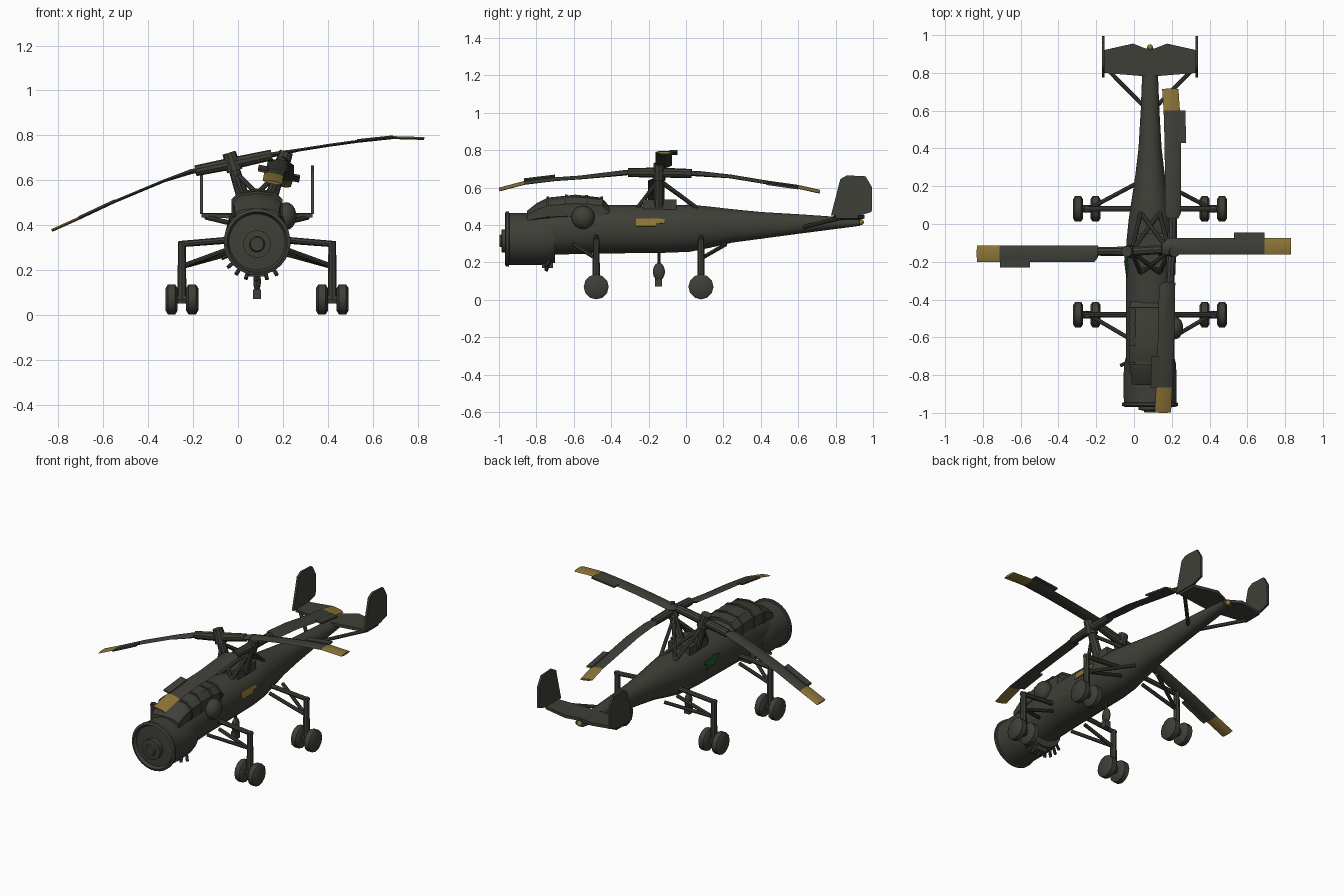
import bpy, bmesh, math
from mathutils import Vector as V

if "Cube" in bpy.data.objects:
    bpy.data.objects.remove(bpy.data.objects["Cube"])


def material(name, rgb):
    m = bpy.data.materials.new(name)
    m.use_nodes = True
    m.diffuse_color = (*rgb, 1)
    m.node_tree.nodes["Principled BSDF"].inputs["Base Color"].default_value = (*rgb, 1)
    return m


OLIVE = material("dark olive", (0.05, 0.05, 0.04))
YELLOW = material("faded yellow", (0.27, 0.18, 0.04))
GREEN = material("marking green", (0.01, 0.09, 0.025))
CX = 0.085  # centre plane of the fuselage
MADE = []


def finish(name, bm, mats=(OLIVE,)):
    bmesh.ops.recalc_face_normals(bm, faces=bm.faces)
    me = bpy.data.meshes.new(name)
    bm.to_mesh(me)
    bm.free()
    for m in mats:
        me.materials.append(m)
    ob = bpy.data.objects.new(name, me)
    bpy.context.collection.objects.link(ob)
    MADE.append(ob)
    return ob


def loft(name, rings, mats=(OLIVE,), painted=()):
    """Skin a list of rings; spans listed in painted take the second material."""
    bm = bmesh.new()
    rows = [[bm.verts.new(p) for p in r] for r in rings]
    n = len(rows[0])
    for k, (a, b) in enumerate(zip(rows, rows[1:])):
        for i in range(n):
            j = (i + 1) % n
            f = bm.faces.new((a[i], a[j], b[j], b[i]))
            f.material_index = int(k in painted)
    for k, row in ((0, rows[0]), (len(rows) - 2, rows[-1])):
        bm.faces.new(row).material_index = int(k in painted)
    return finish(name, bm, mats)


def ring(y, hw, zb, zt, n=20, power=1.0, cx=CX):
    zc, hz = (zb + zt) / 2, (zt - zb) / 2
    bend = lambda c: math.copysign(abs(c) ** power, c)
    return [V((cx + hw * bend(math.cos(t)), y, zc + hz * bend(math.sin(t))))
            for t in (math.tau * (i + 0.5) / n for i in range(n))]


def tube(name, a, b, r, r2=None, sides=8, mat=OLIVE):
    a, b = V(a), V(b)
    bm = bmesh.new()
    bmesh.ops.create_cone(bm, cap_ends=True, segments=sides, radius1=r,
                          radius2=r if r2 is None else r2, depth=(b - a).length)
    bm.transform((b - a).to_track_quat('Z', 'Y').to_matrix().to_4x4())
    bmesh.ops.translate(bm, verts=bm.verts, vec=(a + b) / 2)
    return finish(name, bm, (mat,))


def ball(name, c, r, scale=(1, 1, 1), mat=OLIVE):
    bm = bmesh.new()
    bmesh.ops.create_uvsphere(bm, u_segments=14, v_segments=9, radius=r)
    bmesh.ops.scale(bm, verts=bm.verts, vec=scale)
    bmesh.ops.translate(bm, verts=bm.verts, vec=c)
    return finish(name, bm, (mat,))


def plate(name, outline, offset, mat=OLIVE):
    """Extrude a flat outline of points by an offset vector."""
    return loft(name, [[V(p) for p in outline], [V(p) + V(offset) for p in outline]], (mat,))


def box(name, lo, hi, mat=OLIVE):
    (x, y, z), (X, Y, Z) = lo, hi
    return plate(name, [(x, y, z), (X, y, z), (X, Y, z), (x, Y, z)], (0, 0, Z - z), mat)


# Fuselage: cabin tapering into the tail boom
loft("fuselage", [ring(*s, power=0.9) for s in (
    (-0.82, .128, .195, .465), (-0.70, .130, .24, .49), (-0.5, .130, .245, .51),
    (-0.1, .127, .25, .505), (0.02, .115, .255, .51), (0.12, .10, .275, .50),
    (0.25, .08, .305, .485), (0.4, .062, .325, .47), (0.6, .05, .352, .458),
    (0.8, .042, .378, .444), (0.93, .034, .395, .43))])

# Engine cowling, lip, fan face and spinner
loft("engine_cowling", [ring(y, r, .325 - r, .325 + r, 28) for y, r in (
    (-0.70, .128), (-0.74, .138), (-0.80, .141), (-0.945, .140), (-0.947, .149),
    (-0.962, .149), (-0.968, .135), (-0.95, .125), (-0.955, .06))])
loft("spinner", [ring(y, r, .315 - r, .315 + r, 20) for y, r in (
    (-0.94, .062), (-0.985, .062), (-0.987, .035), (-0.998, .03))])
for i in range(7):
    t = math.radians(205 + 16 * i)
    d = V((math.cos(t), 0, math.sin(t)))
    tube("exhaust_stub", V((CX, -0.72, .325)) + d * .11, V((CX, -0.75, .325)) + d * .172, .009)
box("engine_sump", (.05, -.77, .17), (.12, -.71, .24))

# Faceted canopy with frame ribs
loft("canopy", [ring(*s, n=10, power=0.75) for s in (
    (-0.85, .10, .40, .475), (-0.80, .105, .40, .515), (-0.74, .112, .40, .546),
    (-0.59, .116, .40, .562), (-0.45, .114, .40, .546), (-0.41, .105, .40, .50))])
for y, top in ((-0.74, .552), (-0.64, .563), (-0.53, .561), (-0.45, .552)):
    loft("canopy_frame", [ring(y + d, .118, .40, top, 10, .75) for d in (-.007, .007)])

# Side blister and side markings
ball("side_blister", (.215, -.55, .44), .062, (.75, 1, 1))


def marking(name, side, shapes, mat):
    for s in shapes:
        pts = [(CX + side * (.1225 - (z - .413) * .27), y, z) for y, z in s]
        plate(name, pts, (side * .007, 0, .002), mat)


marking("yellow_marking", 1, [[(-.267, .392), (-.16, .392), (-.15, .432), (-.267, .432)],
                              [(-.16, .405), (-.115, .41), (-.115, .43), (-.15, .432)]], YELLOW)
marking("green_marking", -1, [[(-.28, .425), (-.2, .385), (-.17, .4), (-.22, .44)],
                              [(-.2, .4), (-.13, .375), (-.15, .4), (-.12, .42), (-.19, .43)]], GREEN)

# Rotor pylons: twin leaning masts with bracing struts
box("pylon_base", (.01, -.23, .48), (.16, -.05, .535))
HUBS = (V((-.025, -.145, .675)), V((.20, -.145, .68)))
for hub, side in zip(HUBS, (-1, 1)):
    foot = V((CX + side * .055, -.145, .5))
    axis = (hub - foot).normalized()
    tube("rotor_mast", foot, hub, .03, .024, 10)
    tube("rotor_hub", hub - axis * .035, hub + axis * .05, .036, .03, 10)
    for y in (-.26, .06):
        for x in (-.05, .05):
            tube("mast_strut", (CX + x, y, .49), hub - axis * .04, .011)


def blade(name, pts, chord, tab_side):
    """Root sleeve, thin drooping blade with a painted tip, and a trim tab."""
    pts, chord = [V(p) for p in pts], V(chord).normalized()
    tube("blade_sleeve", pts[0], pts[1], .027, .024, 10)

    def section(i, width, thick):
        run = (pts[min(i + 1, len(pts) - 1)] - pts[i - 1]).normalized()
        up = chord.cross(run).normalized()
        return [pts[i] + chord * width * a + up * thick * b for a, b in
                ((-.5, 0), (-.2, .5), (.25, .5), (.5, 0), (.25, -.5), (-.2, -.5))]

    last = len(pts) - 1
    loft(name, [section(i, .06 if i == 1 else .088, .022 if i < 3 else .013)
                for i in range(1, last + 1)], (OLIVE, YELLOW), (last - 2,))
    a, b = pts[-3], pts[-2]
    inner, outer = chord * tab_side * .03, chord * tab_side * .073
    plate("trim_tab", [a + inner, b + inner, b + outer, a + outer], (0, 0, .01))


# Right rotor, spread sideways
blade("right_rotor_outer_blade", [HUBS[0], (-.19, -.145, .642), (-.21, -.158, .638),
      (-.33, -.158, .597), (-.55, -.158, .505), (-.71, -.158, .43), (-.83, -.158, .376)],
      (0, 1, 0), -1)
blade("right_rotor_inner_blade", [HUBS[0], (.15, -.135, .713), (.18, -.118, .718),
      (.273, -.118, .735), (.407, -.118, .756), (.53, -.118, .773), (.69, -.118, .790),
      (.83, -.118, .786)], (0, 1, 0), 1)
# Left rotor, spread along the body
blade("left_rotor_front_blade", [HUBS[1], (.19, -.31, .68), (.175, -.33, .679),
      (.172, -.567, .654), (.165, -.70, .645), (.16, -.865, .625), (.153, -.998, .59)],
      (1, 0, -.2), -1)
blade("left_rotor_rear_blade", [HUBS[1], (.205, .03, .675), (.206, .06, .675),
      (.207, .235, .66), (.205, .43, .628), (.2, .60, .604), (.192, .715, .578)],
      (1, 0, -.2), 1)

# Tail: stabiliser, twin fins, braces and tail light
for side in (-1, 1):
    x = CX + side * .247
    plate("stabiliser", [(CX, .78, .425), (x, .80, .435), (x, .92, .435),
                         (CX + side * .09, .955, .435), (CX, .92, .425)], (0, 0, .018))
    plate("tail_fin", [(x - .007, y, z) for y, z in (
        (.775, .45), (.825, .645), (.86, .665), (.96, .66), (.975, .635),
        (.995, .60), (.993, .47), (.93, .45))], (.014, 0, 0))
    tube("fin_brace", (CX + side * .04, .63, .39), (x - side * .02, .82, .435), .011)
ball("tail_light", (CX, .935, .415), .016, mat=YELLOW)

# Four landing legs with paired wheels
for side in (-1, 1):
    leg = CX + side * .335
    for y, brace_y, body in ((-.48, -.60, .12), (.08, .21, .08)):
        tube("leg_strut", (leg, y, .325), (leg, y, .05), .017, .021)
        tube("leg_crossbar", (leg + side * .015, y, .315), (CX + side * body, y, .335), .014)
        tube("leg_lower_bar", (leg, y, .215), (CX + side * body, y, .285), .011)
        tube("leg_brace", (leg - side * .01, y, .22), (CX + side * body, brace_y, .295), .011)
        tube("axle", (leg - .05, y, .07), (leg + .05, y, .07), .02)
        for off in (-.046, .046):
            c = leg + off
            loft("wheel", [[V((c + dx, y + r * math.cos(t), .069 + r * math.sin(t)))
                            for t in (math.tau * i / 12 for i in range(12))]
                           for dx, r in ((-.027, .05), (-.016, .067), (.016, .067), (.027, .05))])

# Hanging sensor pod under the belly
tube("pod_rod", (CX, -.145, .26), (CX, -.145, .16), .008)
ball("sensor_pod", (CX, -.145, .15), .032, (.55, 1, 1.5))
box("pod_weight", (CX - .018, -.165, .07), (CX + .018, -.128, .112))

# Smooth shading with sharp edges kept
bpy.ops.object.select_all(action='DESELECT')
for ob in MADE:
    ob.select_set(True)
bpy.context.view_layer.objects.active = MADE[0]
bpy.ops.object.shade_smooth_by_angle(angle=math.radians(35))
